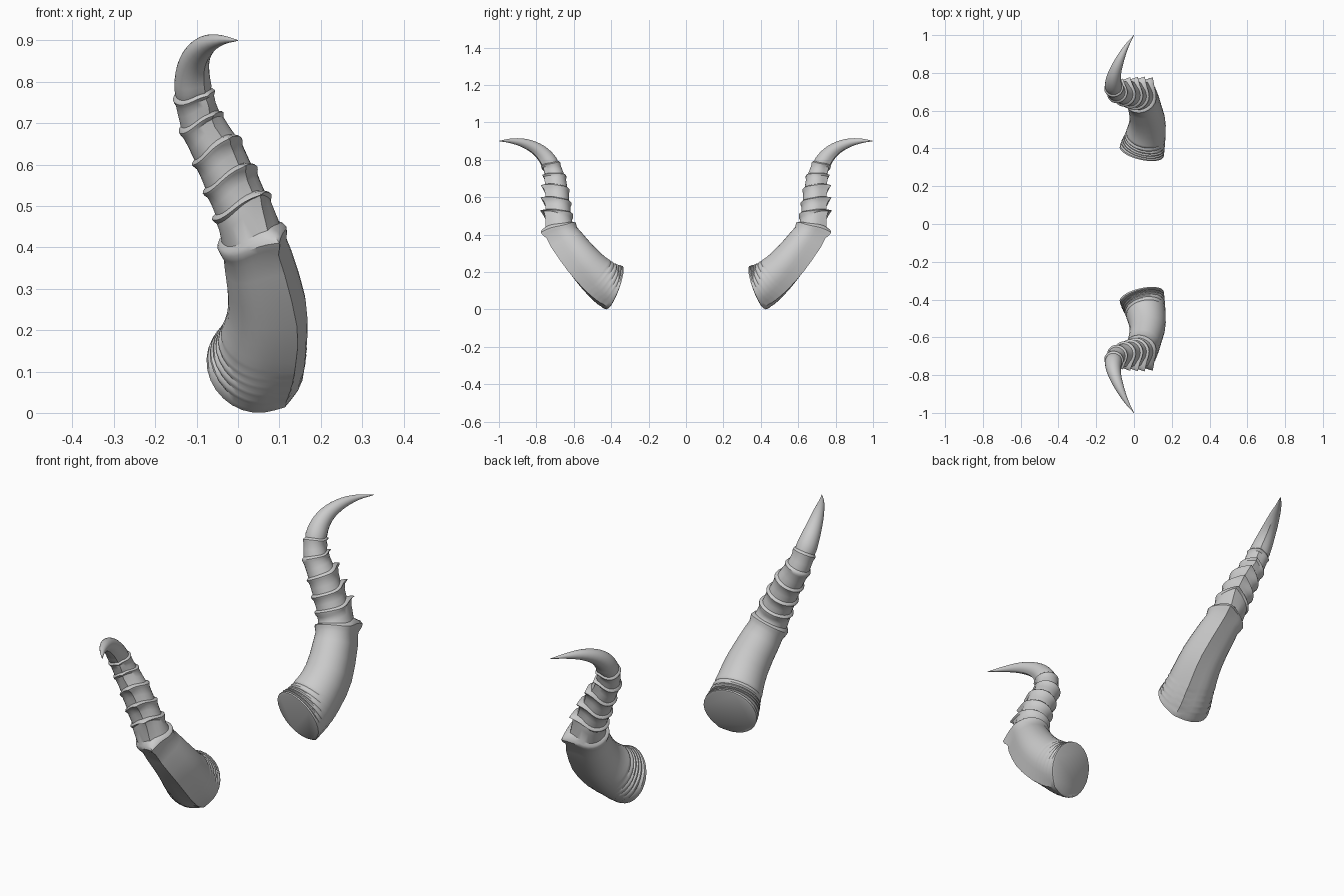
import bpy, bmesh, math
from mathutils import Vector

if "Cube" in bpy.data.objects:
    bpy.data.objects.remove(bpy.data.objects["Cube"])

# Centre line of one horn: x, y, z, radius (rings sit on keys 3 to 8)
KEYS = [(.04, .38, .125, .120), (.06, .46, .175, .107), (.07, .555, .27, .094),
        (.035, .665, .42, .084), (.01, .68, .495, .075), (-.018, .685, .56, .071),
        (-.05, .69, .63, .066), (-.088, .698, .70, .057), (-.106, .72, .765, .050),
        (-.110, .755, .82, .043), (-.10, .805, .862, .034), (-.075, .87, .89, .024),
        (-.04, .94, .901, .012), (0, 1, .9, .0008)]
SIDES = 28
KEEL = Vector((.6, .6, -.5))
pts = [Vector(k) for k in KEYS]
pts = [pts[0] - Vector((.02, .1, .02, 0))] + pts + [2 * pts[-1] - pts[-2]]


def spline(u):
    """Catmull-Rom position+radius and tangent at u."""
    i = min(int(u), len(KEYS) - 2)
    t = u - i
    a, b, c, d = pts[i:i + 4]
    m, n, q = c - a, 2 * a - 5 * b + 4 * c - d, 3 * b - a - 3 * c + d
    pos = b + .5 * (m * t + n * t * t + q * t ** 3)
    tan = .5 * (m + 2 * n * t + 3 * q * t * t)
    return pos.xyz, max(pos.w, .0008), tan.xyz.normalized()


# Stations: u, radius scale, keel sharpness, forward sweep of the keel, wrinkle
stations = [(0, .93, 1.04, 0, 0), (.04, 1.0, 1.04, 0, 0), (.17, 1.01, 1.05, 0, 0)]
for i in range(5):                                   # wrinkles above the base
    u = .26 + i * .21
    f = 1 - i * .15
    stations += [(u, 1, 1.06 + .03 * i, 0, -.075 * f),
                 (u + .08, 1, 1.06 + .03 * i, 0, .025 * f),
                 (u + .15, 1, 1.07 + .03 * i, 0, .025 * f)]
stations += [(1.4, 1, 1.2, 0, 0), (1.7, 1, 1.24, 0, 0), (2, 1, 1.28, .03, 0),
             (2.3, .98, 1.32, .12, 0), (2.6, .96, 1.36, .22, 0)]
for r in range(3, 9):                                # flared ring lips
    k = [1.42, 1.42, 1.4, 1.36, 1.28, 1.14][r - 3]
    if r > 3:
        stations += [(r - .5, .90, 1.2, .33, 0)]
    stations += [(r - .2, .93, k - .06, .35, 0), (r - .09, 1.0, k, .35, 0),
                 (r, 1.04, k + .02, .36, 0), (r + .07, 1.0, k - .06, .34, 0),
                 (r + .13, .89, 1.15, .32, 0)]
for i in range(16):                                  # smooth tip
    f = i / 15
    stations.append((8.35 + 4.65 * f, .95 + .05 * f, 1.1 - .1 * f, .25 * (1 - f) ** 2, 0))


def section(u, scale, keel, sweep, wrinkle):
    pos, rad, tan = spline(u)
    ax = (KEEL - tan * KEEL.dot(tan)).normalized()
    ay = tan.cross(ax)
    a = math.acos(1 / max(keel, 1.0001))
    out = []
    for j in range(SIDES):
        th = 2 * math.pi * j / SIDES
        off = min(th, 2 * math.pi - th)
        f = 1 / math.cos(a - off) if off < a else 1
        f *= 1 + wrinkle * (.5 - .5 * math.cos(th))
        lift = sweep * rad * max(0, math.cos(th)) ** 2
        out.append(pos + rad * scale * f * (ax * math.cos(th) + ay * math.sin(th)) + tan * lift)
    return out


def make_horn(name, side):
    loops = [section(*s) for s in stations]
    low = min(p.z for l in loops for p in l)
    bm = bmesh.new()
    rings = [[bm.verts.new((p.x, p.y * side, p.z - low * max(0, 1 - p.z / .4))) for p in l]
             for l in loops]
    for r0, r1 in zip(rings, rings[1:]):
        for j in range(SIDES):
            k = (j + 1) % SIDES
            bm.faces.new((r0[j], r0[k], r1[k], r1[j]))
    bm.faces.new(rings[0])
    bm.faces.new(rings[-1])
    bmesh.ops.recalc_face_normals(bm, faces=bm.faces)
    me = bpy.data.meshes.new(name)
    bm.to_mesh(me)
    bm.free()
    ob = bpy.data.objects.new(name, me)
    bpy.context.collection.objects.link(ob)
    bpy.ops.object.select_all(action='DESELECT')
    ob.select_set(True)
    bpy.context.view_layer.objects.active = ob
    bpy.ops.object.shade_smooth_by_angle(angle=math.radians(35))


# Mirrored pair
make_horn("horn_left", 1)
make_horn("horn_right", -1)
